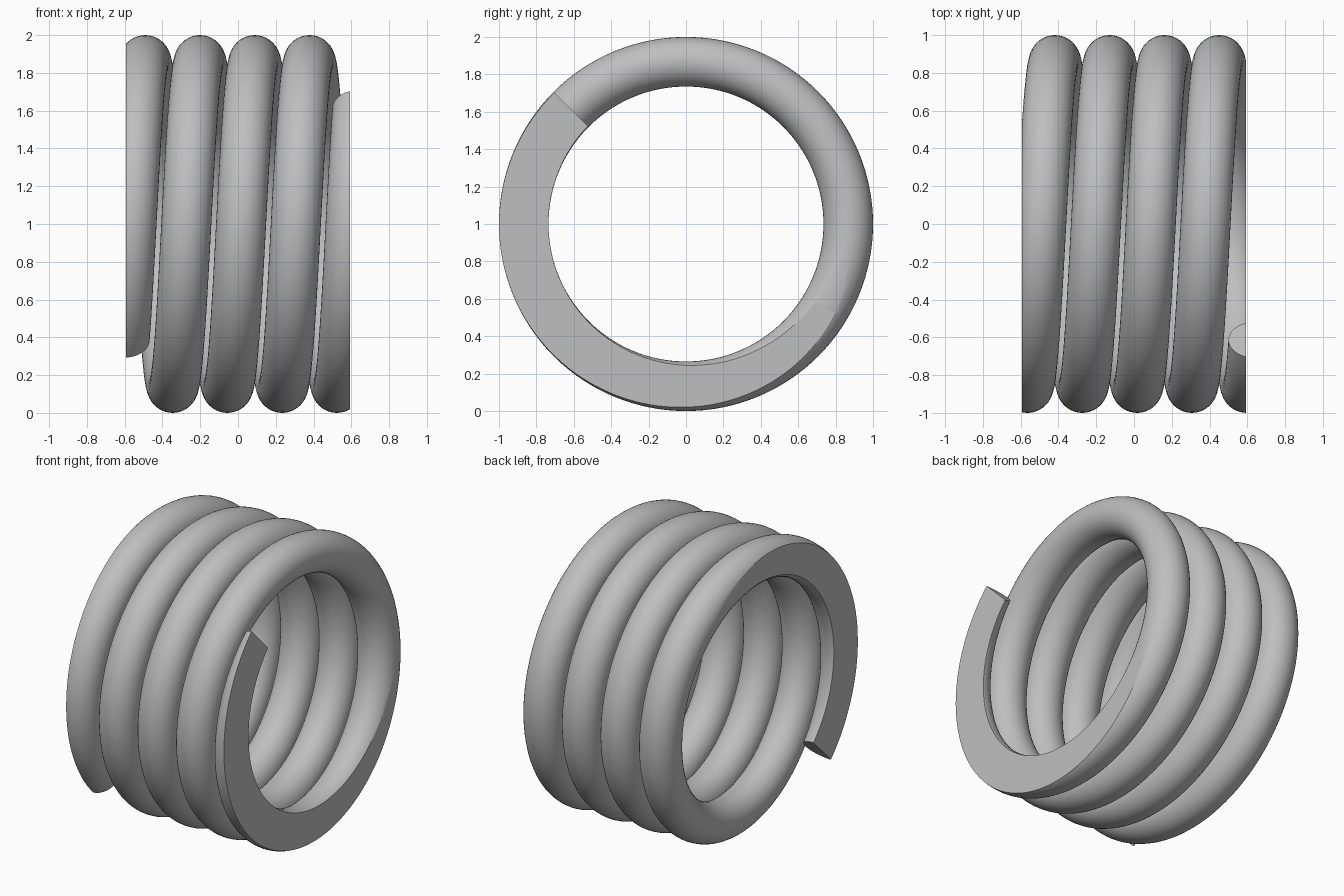
import bpy, bmesh, math
from mathutils import Matrix, Vector

cube = bpy.data.objects.get("Cube")
if cube:
    bpy.data.objects.remove(cube, do_unlink=True)

WIRE = 0.1325            # wire radius
COIL = 1 - WIRE          # coil centre-line radius
PITCH = 0.29
TURNS = 4.25
START = -0.6             # axial position of the first section
HALF = 0.594             # ground end planes
STEPS = int(TURNS * 128)

steel = bpy.data.materials.new("grey steel")
steel.use_nodes = True
colour = (0.52, 0.52, 0.52, 1)
steel.diffuse_color = colour
steel.node_tree.nodes["Principled BSDF"].inputs["Base Color"].default_value = colour

# Round wire section at the lower front, swept as a helix along x
bm = bmesh.new()
place = (Matrix.Translation((START, 0, 1)) @ Matrix.Rotation(math.radians(45), 4, 'X')
         @ Matrix.Translation((0, -COIL, 0)))
bmesh.ops.create_circle(bm, segments=40, radius=WIRE, matrix=place)
bmesh.ops.spin(bm, geom=bm.verts[:] + bm.edges[:], cent=(0, 0, 1), axis=(-1, 0, 0),
               dvec=(PITCH * TURNS / STEPS, 0, 0), angle=TURNS * math.tau, steps=STEPS)


def cap():
    rims = [e for e in bm.edges if e.is_boundary]
    made = bmesh.ops.holes_fill(bm, edges=rims, sides=0)["faces"]
    bmesh.ops.triangulate(bm, faces=made)


# Wire ends, then both coil ends ground flat
cap()
for side in (-1, 1):
    bmesh.ops.bisect_plane(bm, geom=bm.verts[:] + bm.edges[:] + bm.faces[:], dist=1e-6,
                           plane_co=(side * HALF, 0, 0), plane_no=Vector((side, 0, 0)),
                           clear_outer=True)
    cap()
bmesh.ops.recalc_face_normals(bm, faces=bm.faces[:])

mesh = bpy.data.meshes.new("coil_spring")
bm.to_mesh(mesh)
bm.free()
mesh.materials.append(steel)
spring = bpy.data.objects.new("coil_spring", mesh)
bpy.context.collection.objects.link(spring)

# Smooth wire with crisp ground edges
bpy.ops.object.select_all(action='DESELECT')
spring.select_set(True)
bpy.context.view_layer.objects.active = spring
bpy.ops.object.shade_smooth_by_angle(angle=math.radians(25))
